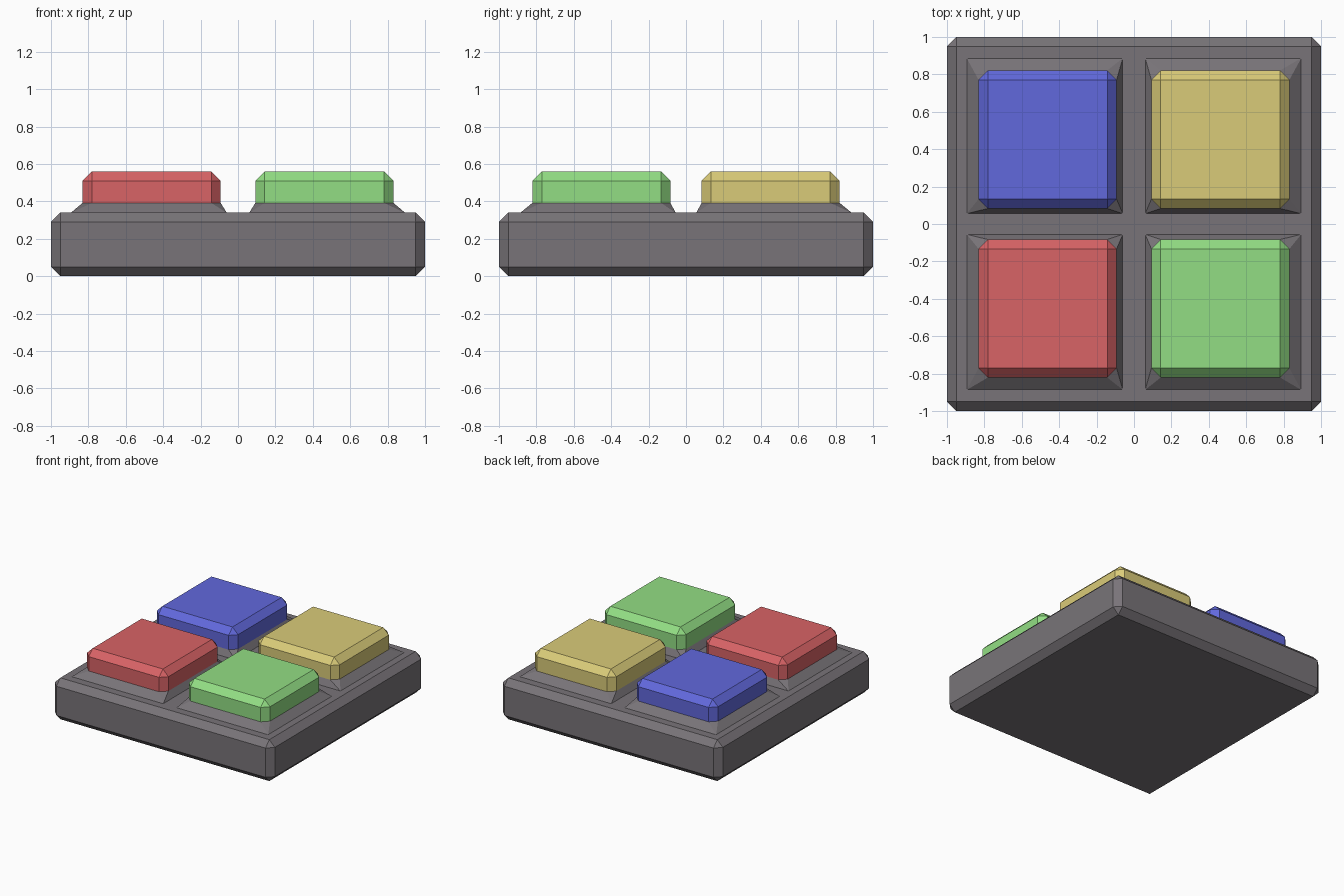
import bpy
import bmesh
from mathutils import Matrix, Vector

if "Cube" in bpy.data.objects:
    bpy.data.objects.remove(bpy.data.objects["Cube"])


def material(name, rgb):
    mat = bpy.data.materials.new(name)
    mat.diffuse_color = (*rgb, 1)
    mat.use_nodes = True
    mat.node_tree.nodes["Principled BSDF"].inputs["Base Color"].default_value = mat.diffuse_color
    return mat


def finish(name, bm, mat):
    bmesh.ops.recalc_face_normals(bm, faces=bm.faces)
    mesh = bpy.data.meshes.new(name)
    bm.to_mesh(mesh)
    bm.free()
    mesh.materials.append(mat)
    ob = bpy.data.objects.new(name, mesh)
    bpy.context.collection.objects.link(ob)
    return ob


def chamfered_box(name, center, size, z0, z1, chamfer, mat, keep_bottom=False):
    """Box with one-segment chamfers; keep_bottom leaves the lower rim sharp."""
    bm = bmesh.new()
    place = Matrix.Translation((*center, (z0 + z1) / 2)) @ Matrix.Diagonal((*size, z1 - z0, 1))
    bmesh.ops.create_cube(bm, size=1, matrix=place)
    mid = (z0 + z1) / 2
    edges = [e for e in bm.edges
             if not keep_bottom or any(v.co.z > mid for v in e.verts)]
    bmesh.ops.bevel(bm, geom=edges, offset=chamfer, offset_type='OFFSET',
                    segments=1, profile=0.5, affect='EDGES')
    return finish(name, bm, mat)


def pedestal(name, low_center, low_size, top_center, top_size, z0, z1, chamfer, mat):
    """Sloped collar from a square foot up to the button's clipped outline."""
    bm = bmesh.new()
    for sx in (-1, 1):
        for sy in (-1, 1):
            bm.verts.new((low_center[0] + sx * low_size[0] / 2,
                          low_center[1] + sy * low_size[1] / 2, z0))
            for cx, cy in ((chamfer, 0), (0, chamfer)):
                bm.verts.new((top_center[0] + sx * (top_size[0] / 2 - cx),
                              top_center[1] + sy * (top_size[1] / 2 - cy), z1))
    bmesh.ops.convex_hull(bm, input=list(bm.verts))
    bmesh.ops.dissolve_limit(bm, angle_limit=0.01, verts=bm.verts, edges=bm.edges)
    return finish(name, bm, mat)


grey = material("dark_grey", (0.19, 0.175, 0.19))

# Base slab
chamfered_box("base", (0, 0), (2, 2), 0, 0.34, 0.05, grey)

# Four coloured buttons on sloped collars
buttons = {
    "red": (-1, -1, (0.69, 0.125, 0.133)),
    "green": (1, -1, (0.29, 0.73, 0.23)),
    "blue": (-1, 1, (0.12, 0.14, 0.72)),
    "yellow": (1, 1, (0.70, 0.60, 0.19)),
}
for colour, (sx, sy, rgb) in buttons.items():
    center, size = (sx * 0.462, sy * 0.452), (0.738, 0.738)
    pedestal(colour + "_pedestal", (sx * 0.477, sy * 0.471), (0.835, 0.832),
             center, size, 0.338, 0.392, 0.05, grey)
    chamfered_box(colour + "_button", center, size, 0.39, 0.56, 0.05,
                  material(colour, rgb), keep_bottom=True)
